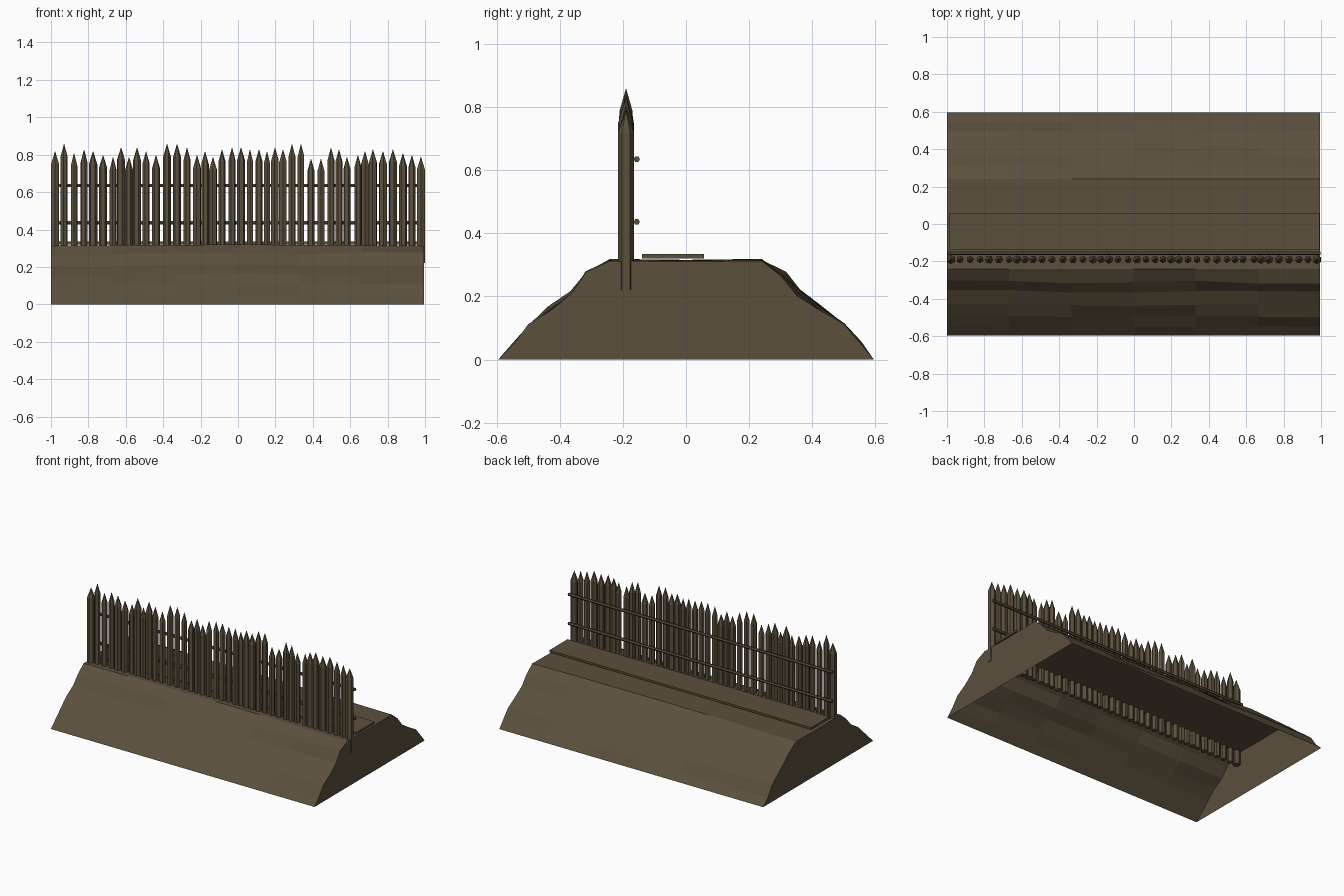
import bpy, bmesh, math, random
from itertools import accumulate

random.seed(4)
cube = bpy.data.objects.get("Cube")
if cube:
    bpy.data.objects.remove(cube, do_unlink=True)

earth_brown = bpy.data.materials.new("earth_brown")
earth_brown.use_nodes = True
colour = (0.105, 0.08, 0.046, 1)
earth_brown.diffuse_color = colour
shader = earth_brown.node_tree.nodes["Principled BSDF"]
shader.inputs["Base Color"].default_value = colour
shader.inputs["Roughness"].default_value = 0.9


def finish(name, bm):
    """Turn a bmesh into a named, flat shaded object."""
    bmesh.ops.recalc_face_normals(bm, faces=bm.faces)
    mesh = bpy.data.meshes.new(name)
    bm.to_mesh(mesh)
    bm.free()
    mesh.materials.append(earth_brown)
    obj = bpy.data.objects.new(name, mesh)
    bpy.context.collection.objects.link(obj)
    return obj


def ring(bm, centre, radius, turn):
    """Six vertices around a vertical axis."""
    x, y, z = centre
    angles = [turn + math.radians(30 + 60 * k) for k in range(6)]
    return [bm.verts.new((x + radius * math.cos(a), y + radius * math.sin(a), z))
            for a in angles]


# Earth bank: a rough cross-section swept along x, closed ends, open underneath
slope = [(0.595, 0), (0.55, 0.05), (0.495, 0.108), (0.43, 0.16), (0.36, 0.21),
         (0.31, 0.27), (0.24, 0.315)]
section = [(-y, z) for y, z in slope] + [(0, 0.312)] + slope[::-1]
bm = bmesh.new()
columns = []
for i in range(7):
    x = -1 + 1.995 * i / 6
    crest = 0.006 * math.sin(math.pi * i / 6)
    column = []
    for y, z in section:
        if 0 < z < 0.3:
            shift = random.uniform(-0.009, 0.009)
            y, z = y + math.copysign(shift, y) * (1 if shift > 0 else -1), z + shift
        elif z:
            z += crest - 0.002
        column.append(bm.verts.new((x, y, z)))
    columns.append(column)
for a, b in zip(columns, columns[1:]):
    for j in range(len(section) - 1):
        bm.faces.new((a[j], b[j], b[j + 1], a[j + 1]))
bm.faces.new(columns[0])
bm.faces.new(columns[-1])
finish("earth_bank", bm)

# Palisade: pointed six-sided stakes with uneven spacing and height
gaps = [0, 9, 10, 10, 9, 10, 10, 8, 8, 8, 9, 10, 11, 10, 10, 10, 8, 8, 9, 10, 9,
        9, 9, 8, 8, 8, 9, 9, 10, 10, 10, 8, 8, 11, 7, 8, 10, 10, 10, 9, 9]
tops = [82, 86, 81, 83, 82, 80, 79, 84, 79, 84, 82, 80, 86, 86, 84, 80, 82, 79, 83,
        84, 84, 83, 83, 82, 84, 83, 86, 86, 78, 78, 84, 83, 79, 80, 82, 83, 82, 83,
        81, 80, 79]
span = sum(gaps)
bm = bmesh.new()
for n, (step, top) in enumerate(zip(accumulate(gaps), tops)):
    x, y, z = -0.978 + 1.956 * step / span, -0.19, top / 100
    end = n in (0, len(tops) - 1)
    radius = 0.025 if end else random.uniform(0.019, 0.023)
    turn = 0 if end else random.uniform(-0.5, 0.5)
    foot = ring(bm, (x, y, 0.22), radius, turn)
    shoulder = ring(bm, (x, y, z - 0.07), radius, turn)
    tip = bm.verts.new((x, y, z))
    bm.faces.new(foot)
    for k in range(6):
        m = (k + 1) % 6
        bm.faces.new((foot[k], foot[m], shoulder[m], shoulder[k]))
        bm.faces.new((shoulder[k], shoulder[m], tip))
finish("palisade_stakes", bm)

# Two poles tying the stakes together at the back
for name, z in (("lower_rail", 0.436), ("upper_rail", 0.635)):
    bpy.ops.mesh.primitive_cylinder_add(vertices=6, radius=0.01, depth=1.995,
                                        location=(0, -0.156, z),
                                        rotation=(0, math.pi / 2, 0))
    rail = bpy.context.object
    rail.name = name
    rail.data.materials.append(earth_brown)

# Walkway board lying on the crest behind the stakes
bm = bmesh.new()
bmesh.ops.create_cube(bm, size=1)
bmesh.ops.scale(bm, vec=(1.98, 0.197, 0.014), verts=bm.verts)
bmesh.ops.translate(bm, vec=(0.003, -0.041, 0.328), verts=bm.verts)
finish("walkway_board", bm)
